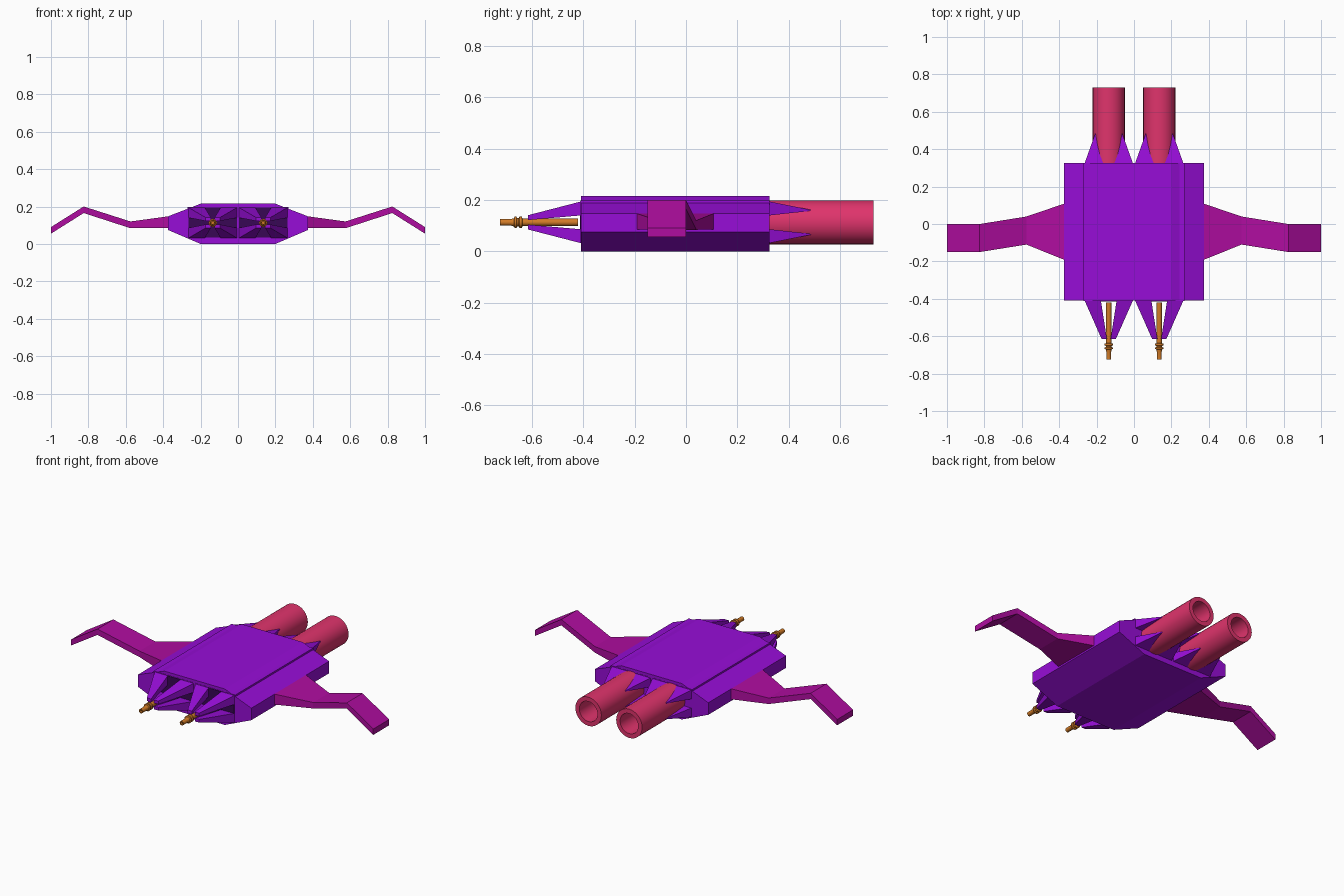
import bpy, bmesh, math

if "Cube" in bpy.data.objects:
    bpy.data.objects.remove(bpy.data.objects["Cube"])


def material(name, rgb):
    m = bpy.data.materials.new(name)
    m.diffuse_color = (*rgb, 1)
    m.use_nodes = True
    m.node_tree.nodes["Principled BSDF"].inputs["Base Color"].default_value = m.diffuse_color
    return m


PURPLE = material("purple hull", (0.31, 0.004, 0.68))
DARK = material("dark purple recess", (0.04, 0.002, 0.09))
MAGENTA = material("magenta wing", (0.43, 0.004, 0.35))
RED = material("crimson engine", (0.74, 0.034, 0.15))
ORANGE = material("orange gun", (0.65, 0.2, 0.02))


def loft(name, rings, mat, closed=False):
    """Skin equal-length rings; cap the ends, or join last to first when closed."""
    bm = bmesh.new()
    vs = [[bm.verts.new(p) for p in r] for r in rings]
    n = len(vs[0])
    pairs = list(zip(vs, vs[1:])) + ([(vs[-1], vs[0])] if closed else [])
    for a, b in pairs:
        for i in range(n):
            j = (i + 1) % n
            bm.faces.new((a[i], a[j], b[j], b[i]))
    if not closed:
        bm.faces.new(vs[0])
        bm.faces.new(vs[-1])
    bmesh.ops.recalc_face_normals(bm, faces=bm.faces)
    me = bpy.data.meshes.new(name)
    bm.to_mesh(me)
    bm.free()
    me.materials.append(mat)
    ob = bpy.data.objects.new(name, me)
    bpy.context.collection.objects.link(ob)
    return ob


def rect_xz(x0, x1, z0, z1, y):
    return [(x0, y, z0), (x1, y, z0), (x1, y, z1), (x0, y, z1)]


def lathe_y(name, profile, cx, cz, mat, sides, closed=False):
    """Revolve (radius, y) points around an axis along y."""
    rings = [[(cx + r * math.cos(2 * math.pi * k / sides), y,
               cz + r * math.sin(2 * math.pi * k / sides)) for k in range(sides)]
             for r, y in profile]
    ob = loft(name, rings, mat, closed)
    bpy.context.view_layer.objects.active = ob
    ob.select_set(True)
    bpy.ops.object.shade_smooth_by_angle(angle=math.radians(35))
    ob.select_set(False)
    return ob


Y0, Y1 = -0.41, 0.325       # hull ends
CX, CZ = 0.135, 0.113       # engine axis

# Eight-sided hull
half = [(0.2, 0), (0.375, 0.075), (0.375, 0.147), (0.2, 0.215)]
outline = half + [(-x, z) for x, z in reversed(half)]
loft("hull", [[(x, y, z) for x, z in outline] for y in (Y0, Y1)], PURPLE)

for side, s in (("left", -1), ("right", 1)):
    # Nacelle block whose outer corner breaks through the hull slope
    loft(f"nacelle_block_{side}",
         [rect_xz(s * 0.006, s * 0.27, 0.035, 0.198, y) for y in (Y0 - 0.001, Y1 + 0.001)], PURPLE)

    # Cranked wing: x, y front, y back, z bottom, z top
    wing = [(0.34, -0.205, 0.12, 0.085, 0.152), (0.575, -0.11, 0.04, 0.084, 0.12),
            (0.825, -0.15, 0, 0.165, 0.2), (1, -0.15, 0, 0.055, 0.09)]
    loft(f"wing_{side}", [[(s * x, a, b), (s * x, c, b), (s * x, c, t), (s * x, a, t)]
                          for x, a, c, b, t in wing], MAGENTA)

    # Dark cross recess seen between the front claws
    loft(f"recess_upright_{side}", [rect_xz(s * CX - 0.044, s * CX + 0.044, 0.035, 0.195, y)
                                    for y in (Y0, Y0 - 0.004)], DARK)
    loft(f"recess_crossbar_{side}", [rect_xz(s * CX - 0.129, s * CX + 0.129, 0.086, 0.14, y)
                                     for y in (Y0, Y0 - 0.003)], DARK)

    # Four claws in front and four behind, one at each corner of the nacelle
    for u, across in ((-1, "inner"), (1, "outer")):
        for v, level in ((-1, "lower"), (1, "upper")):
            def ring(x0, x1, z0, z1, y):
                c = s * CX
                k = s * u
                return rect_xz(c + k * x0, c + k * x1, CZ + v * z0, CZ + v * z1, y)
            base = (0.042, 0.129, 0.027, 0.081)
            loft(f"front_claw_{side}_{across}_{level}",
                 [ring(*base, Y0), ring(0.01, 0.038, 0.009, 0.028, -0.615)], PURPLE)
            loft(f"rear_claw_{side}_{across}_{level}",
                 [ring(0.03, 0.129, 0.027, 0.081, Y1),
                  ring(0.067, 0.07, 0.045, 0.048, 0.49)], PURPLE)

    # Open exhaust tube
    lathe_y(f"engine_tube_{side}", [(0.086, 0.3), (0.086, 0.73), (0.06, 0.73), (0.06, 0.34),
                                    (0.001, 0.34), (0.001, 0.3)], s * CX, CZ, RED, 32, True)

    # Ringed gun barrel
    lathe_y(f"gun_{side}", [(0.014, -0.42), (0.014, -0.637), (0.022, -0.64), (0.022, -0.649),
                            (0.016, -0.652), (0.016, -0.658), (0.022, -0.661), (0.022, -0.668),
                            (0.016, -0.671), (0.013, -0.682), (0.013, -0.725), (0.007, -0.725),
                            (0.007, -0.7)], s * CX, CZ, ORANGE, 16)
